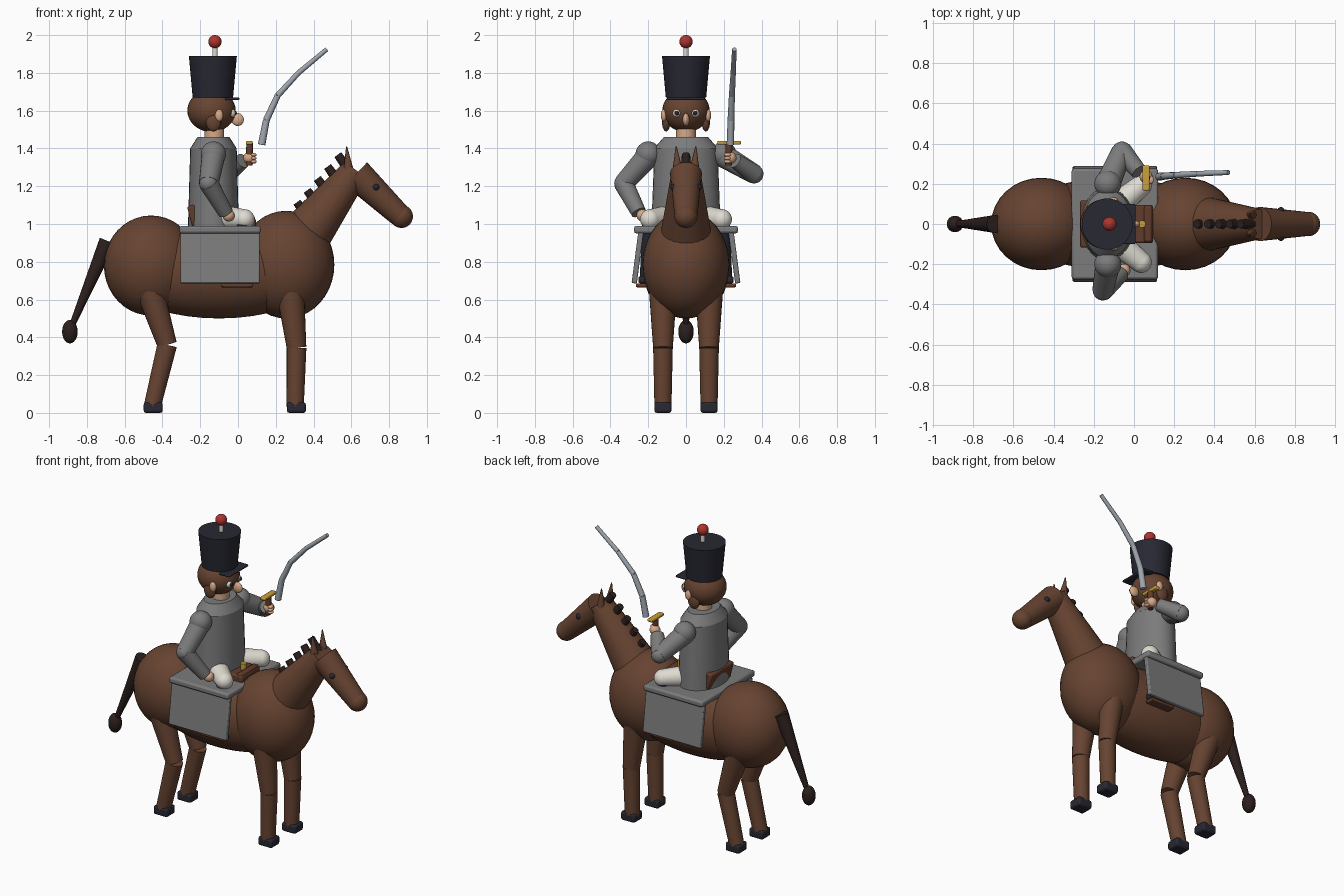
import bpy, math
from mathutils import Vector

cube = bpy.data.objects.get("Cube")
if cube:
    bpy.data.objects.remove(cube, do_unlink=True)


def material(name, rgb):
    m = bpy.data.materials.new(name)
    m.use_nodes = True
    m.diffuse_color = (*rgb, 1)
    m.node_tree.nodes["Principled BSDF"].inputs["Base Color"].default_value = (*rgb, 1)
    return m


COAT = material("chestnut brown", (.135, .057, .031))
LEATHER = material("leather brown", (.12, .045, .024))
MANE = material("dark mane", (.025, .014, .012))
NAVY = material("dark navy", (.02, .021, .032))
GREY = material("uniform grey", (.2, .2, .2))
WHITE = material("off white", (.74, .71, .64))
SKIN = material("skin", (.68, .4, .25))
GOLD = material("gold", (.6, .35, .04))
RED = material("red", (.42, .035, .028))
STEEL = material("steel", (.34, .38, .42))
parts = []


def finish(name, mat):
    ob = bpy.context.object
    ob.name = name
    ob.data.materials.append(mat)
    parts.append(ob)
    return ob


def ball(name, mat, centre, radii):
    bpy.ops.mesh.primitive_uv_sphere_add(segments=32, ring_count=20, radius=1, location=centre)
    ob = finish(name, mat)
    ob.scale = radii if isinstance(radii, tuple) else (radii,) * 3
    return ob


def rod(name, mat, a, b, r1, r2=None, sides=24):
    """Straight, optionally tapered limb between two points."""
    a, b = Vector(a), Vector(b)
    bpy.ops.mesh.primitive_cone_add(vertices=sides, radius1=r1, radius2=r1 if r2 is None else r2,
                                    depth=(b - a).length, location=(a + b) / 2)
    ob = finish(name, mat)
    ob.rotation_euler = (b - a).to_track_quat('Z', 'Y').to_euler()
    return ob


def box(name, mat, centre, size, rot=(0, 0, 0), bevel=.01):
    bpy.ops.mesh.primitive_cube_add(size=1, location=centre, rotation=rot)
    ob = finish(name, mat)
    for v in ob.data.vertices:
        v.co *= Vector(size)
    mod = ob.modifiers.new("soft_edges", 'BEVEL')
    mod.width, mod.segments = bevel, 2
    return ob


# Horse body
ball("hindquarters", COAT, (-.46, 0, .78), (.25, .23, .265))
ball("chest", COAT, (.255, 0, .785), (.255, .23, .285))
ball("barrel", COAT, (-.1, 0, .75), (.56, .225, .25))
rod("horse_neck", COAT, (.34, 0, .92), (.625, 0, 1.285), .14, .075)

# Horse head
rod("horse_head", COAT, (.625, 0, 1.265), (.86, 0, 1.042), .085, .06)
ball("muzzle", COAT, (.865, 0, 1.04), .061)
for side, y in (("right", -1), ("left", 1)):
    rod(f"{side}_horse_ear", COAT, (.585, y * .045, 1.29), (.575, y * .052, 1.41), .026, .003, 12)
    ball(f"{side}_horse_eye", NAVY, (.73, y * .066, 1.195), .018)

# Mane tufts along the crest
for i in range(5):
    x, z = .345 + i * .054, 1.07 + i * .063
    rod(f"mane_tuft_{i + 1}", MANE, (x + .025, 0, z - .035), (x - .033, 0, z + .045), .027, .022, 12)

# Tail
rod("tail", MANE, (-.69, 0, .91), (-.88, 0, .46), .045, .015)
ball("tail_tuft", MANE, (-.89, 0, .43), (.041, .041, .062))

# Horse legs
for side, y in (("right", -.122), ("left", .122)):
    for end, hip, knee, foot in (("front", (.275, .66), (.31, .345), (.303, .03)),
                                 ("hind", (-.47, .66), (-.375, .36), (-.455, .03))):
        rod(f"{side}_{end}_thigh", COAT, (hip[0], y, hip[1]), (knee[0], y, knee[1]), .075, .052)
        rod(f"{side}_{end}_shin", COAT, (knee[0], y, knee[1]), (foot[0], y, foot[1]), .052, .045)
        box(f"{side}_{end}_hoof", NAVY, (foot[0] + .006, y, .028), (.1, .09, .056), bevel=.012)

# Saddle cloth, saddle and stirrups
box("saddle_cloth", GREY, (-.095, 0, .97), (.43, .55, .04), bevel=.012)
box("saddle_seat", LEATHER, (-.07, 0, 1.005), (.33, .19, .05))
box("cantle", LEATHER, (-.235, 0, 1.045), (.045, .235, .11), (0, -.25, 0))
box("pommel", LEATHER, (.07, 0, 1.01), (.04, .18, .06))
rod("pommel_stud", GOLD, (.04, 0, 1.02), (.04, 0, 1.07), .018)
for side, y in (("right", -1), ("left", 1)):
    box(f"{side}_cloth_flap", GREY, (-.095, y * .256, .825), (.42, .028, .28), (y * .13, 0, 0), .006)
    box(f"{side}_stirrup", LEATHER, (-.005, y * .235, .675), (.17, .06, .02), bevel=.005)
    # Rider legs
    hip, knee = (-.1, y * .08, 1.035), (.035, y * .19, 1.025)
    rod(f"{side}_rider_thigh", WHITE, hip, knee, .068, .053)
    ball(f"{side}_rider_knee", WHITE, knee, .053)
    rod(f"{side}_rider_boot", NAVY, (.03, y * .19, 1.0), (.0, y * .215, .71), .042, .03)
    box(f"{side}_boot_foot", NAVY, (.02, y * .23, .705), (.13, .045, .04), bevel=.012)

# Rider torso
torso = rod("torso", GREY, (-.13, 0, .98), (-.13, 0, 1.4), .135, .123, 32)
torso.scale = (1, 1.36, 1)
yoke = rod("shoulder_yoke", GREY, (-.13, 0, 1.4), (-.13, 0, 1.46), .123, .085, 32)
yoke.scale = (1, 1.38, 1)
rod("rider_neck", SKIN, (-.125, 0, 1.44), (-.125, 0, 1.52), .052)

# Rider arms
arms = (("right", -.2, (-.155, -.33, 1.215), (-.065, -.25, 1.06), (-.05, -.23, 1.045)),
        ("left", .2, (-.06, .36, 1.265), (.025, .26, 1.335), (.06, .235, 1.35)))
for side, y, elbow, wrist, hand in arms:
    ball(f"{side}_shoulder", GREY, (-.13, y, 1.37), .067)
    rod(f"{side}_upper_arm", GREY, (-.13, y, 1.36), elbow, .062, .052)
    ball(f"{side}_elbow", GREY, elbow, .05)
    rod(f"{side}_forearm", GREY, elbow, wrist, .052, .04)
    ball(f"{side}_hand", SKIN, hand, .032)

# Fingers around the grip
for i in range(3):
    ball(f"sword_finger_{i + 1}", SKIN, (.083, .22, 1.33 + i * .018), (.016, .02, .01))

# Sword
rod("sword_grip", LEATHER, (.06, .225, 1.31), (.062, .228, 1.43), .018)
box("sword_guard", GOLD, (.06, .228, 1.43), (.036, .125, .02), bevel=.006)
blade = [(.125, .235, 1.42), (.15, .238, 1.55), (.21, .243, 1.68), (.32, .25, 1.8), (.47, .256, 1.925)]
for i, (a, b) in enumerate(zip(blade, blade[1:])):
    rod(f"blade_section_{i + 1}", STEEL, a, b, .02 - i * .002, .018 - i * .002, 12)

# Rider head
ball("rider_head", COAT, (-.14, 0, 1.6), (.128, .125, .113))
ball("nose", SKIN, (-.002, 0, 1.553), (.033, .018, .034))
for side, y in (("right", -1), ("left", 1)):
    ball(f"{side}_ear", SKIN, (-.1, y * .117, 1.575), (.022, .016, .032))
    ball(f"{side}_sideburn", COAT, (-.13, y * .105, 1.54), (.04, .022, .05))
    ball(f"{side}_eye", WHITE, (-.035, y * .047, 1.587), .023)
    ball(f"{side}_pupil", NAVY, (-.018, y * .048, 1.587), .012)

# Tall hat with peak and pompon
rod("hat", NAVY, (-.133, 0, 1.67), (-.133, 0, 1.89), .107, .127, 40)
box("hat_peak", NAVY, (-.03, 0, 1.663), (.075, .2, .014), bevel=.006)
rod("pompon_stem", WHITE, (-.122, 0, 1.88), (-.122, 0, 1.945), .014)
ball("pompon", RED, (-.122, 0, 1.965), .035)

# Smooth shading with sharp edges kept
bpy.ops.object.select_all(action='DESELECT')
for ob in parts:
    ob.select_set(True)
bpy.context.view_layer.objects.active = parts[0]
bpy.ops.object.shade_smooth_by_angle(angle=math.radians(35))
